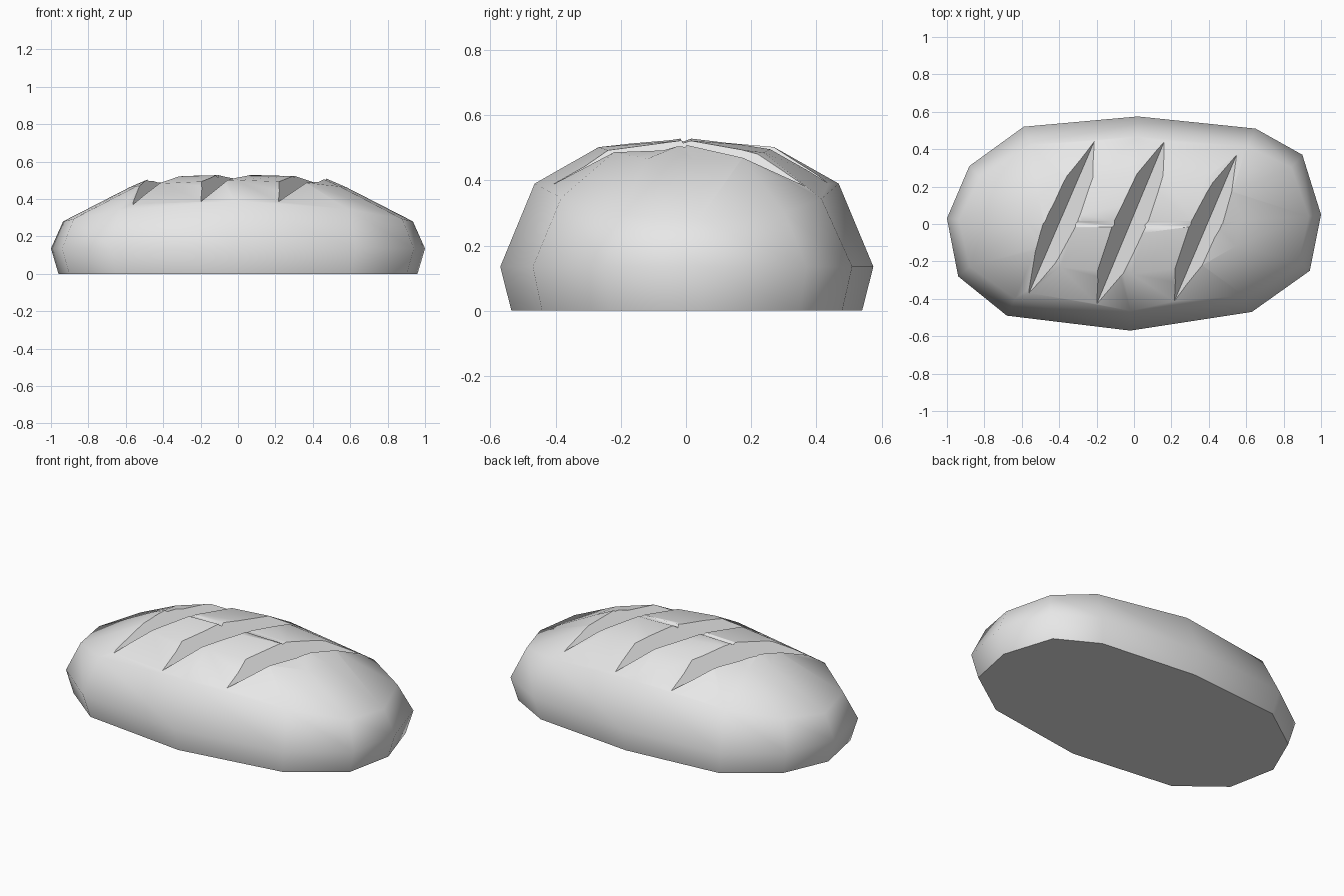
import bpy, bmesh
from mathutils import Vector

if "Cube" in bpy.data.objects:
    bpy.data.objects.remove(bpy.data.objects["Cube"], do_unlink=True)

crust = bpy.data.materials.new("pale grey crust")
crust.use_nodes = True
crust.diffuse_color = (0.8, 0.8, 0.8, 1)
crust.node_tree.nodes["Principled BSDF"].inputs["Base Color"].default_value = (0.8, 0.8, 0.8, 1)


def make_object(name, bm):
    bmesh.ops.recalc_face_normals(bm, faces=bm.faces)
    mesh = bpy.data.meshes.new(name)
    bm.to_mesh(mesh)
    bm.free()
    mesh.materials.append(crust)
    obj = bpy.data.objects.new(name, mesh)
    bpy.context.collection.objects.link(obj)
    return obj


# Loaf: slightly uneven outline, stacked in rings of shrinking size
outline = [(0.02, 0.575), (0.65, 0.51), (0.9, 0.37), (1, 0.05), (0.94, -0.25), (0.63, -0.47),
           (-0.02, -0.57), (-0.68, -0.49), (-0.94, -0.28), (-1, 0.03), (-0.88, 0.31), (-0.59, 0.52)]
# x scale, y scale, height, drop towards the ends
rings = [(0.96, 0.94, 0, 0), (1, 1, 0.135, 0), (0.935, 0.815, 0.39, 0.11),
         (0.58, 0.47, 0.502, 0.04), (0.47, 0.03, 0.53, 0.02)]
bm = bmesh.new()
loops = [[bm.verts.new((x * sx, y * sy, z - drop * x * x)) for x, y in outline]
         for sx, sy, z, drop in rings]
n = len(outline)
for low, high in zip(loops, loops[1:]):
    for i in range(n):
        j = (i + 1) % n
        bm.faces.new((low[i], low[j], high[j], high[i])).smooth = True
bm.faces.new(loops[-1]).smooth = True
bm.faces.new(loops[0])
loaf = make_object("loaf", bm)


# Slashes: V-shaped wedges with a straight valley from tip to tip
def slash_cutter(name, front_tip, back_tip):
    a, b = Vector(front_tip), Vector(back_tip)
    along = (b - a).normalized()
    side = along.cross(Vector((0, 0, 1))).normalized() * 0.24
    up = Vector((0, 0, 0.4))
    bm = bmesh.new()
    ends = [[bm.verts.new(p + o) for o in (Vector(), side + up, up - side)]
            for p in (a - along * 0.1, b + along * 0.1)]
    bm.faces.new(ends[0])
    bm.faces.new(ends[1])
    for i in range(3):
        j = (i + 1) % 3
        bm.faces.new((ends[0][i], ends[0][j], ends[1][j], ends[1][i]))
    cutter = make_object(name, bm)
    cutter.hide_render = True
    cutter.hide_set(True)
    return cutter


slashes = [((-0.57, -0.39, 0.37), (-0.2, 0.47, 0.38)),
           ((-0.2, -0.43, 0.385), (0.17, 0.46, 0.39)),
           ((0.2, -0.45, 0.385), (0.57, 0.42, 0.38))]
cutters = [slash_cutter(f"slash_cutter_{k + 1}", *tips) for k, tips in enumerate(slashes)]
for cutter in cutters:
    mod = loaf.modifiers.new(cutter.name, 'BOOLEAN')
    mod.operation = 'DIFFERENCE'
    mod.solver = 'EXACT'
    mod.object = cutter

# Bake the cuts, then drop the cutters
bpy.context.view_layer.update()
baked = bpy.data.meshes.new_from_object(loaf.evaluated_get(bpy.context.evaluated_depsgraph_get()))
loaf.modifiers.clear()
loaf.data = baked
for cutter in cutters:
    bpy.data.objects.remove(cutter, do_unlink=True)
